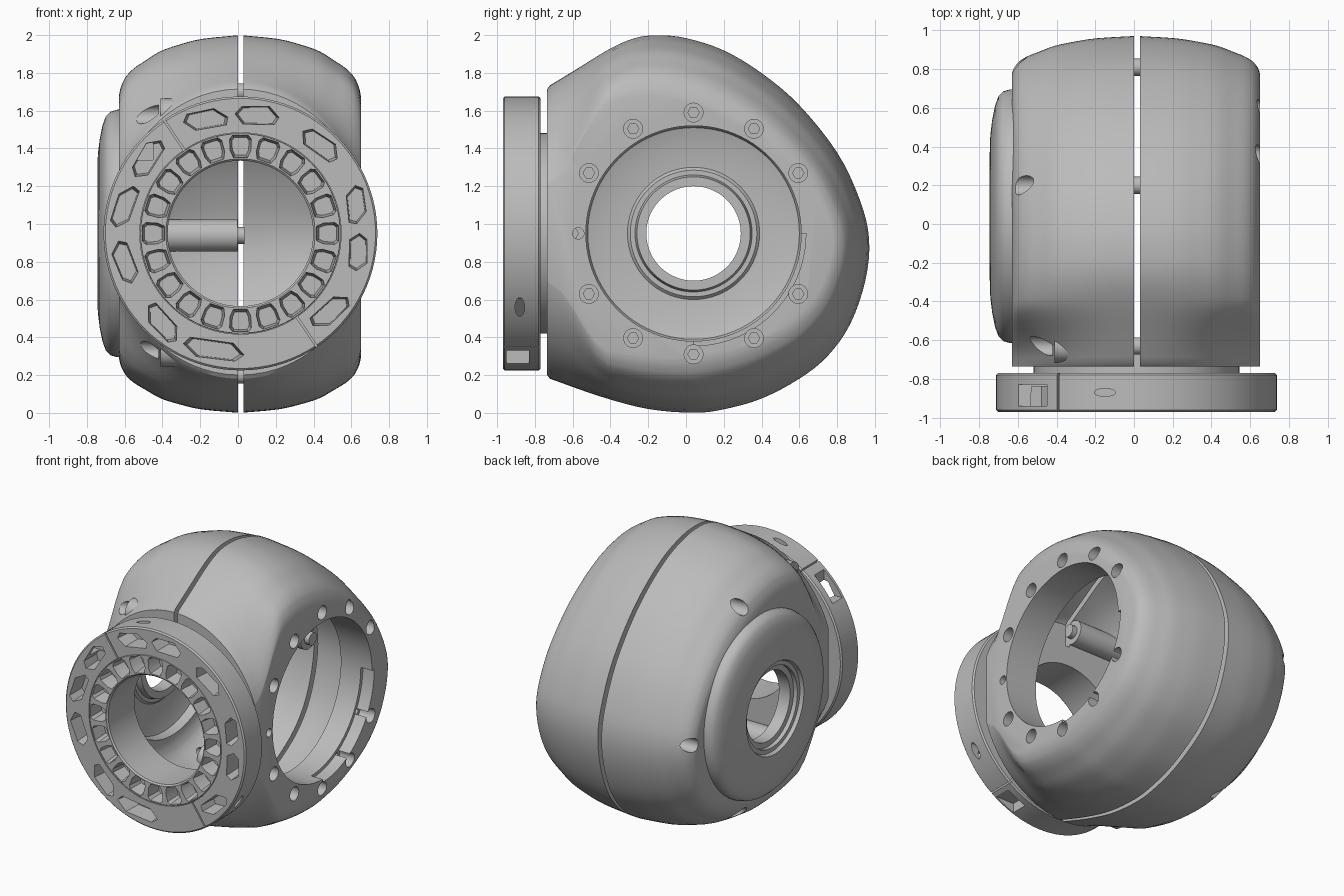
import bpy, bmesh, math
from math import cos, sin, pi, radians, sqrt
from mathutils import Vector

cube = bpy.data.objects.get("Cube")
if cube:
    bpy.data.objects.remove(cube, do_unlink=True)

grey = bpy.data.materials.new("machined grey")
grey.use_nodes = True
grey.diffuse_color = (0.5, 0.5, 0.5, 1)
grey.node_tree.nodes["Principled BSDF"].inputs["Base Color"].default_value = (0.5, 0.5, 0.5, 1)

SIDE = (0.04, 0.95)     # centre of the side bore (y, z)
FRONT = (0.013, 0.95)   # centre of the front flange (x, z)


def finish(bm, name):
    bmesh.ops.recalc_face_normals(bm, faces=bm.faces)
    if bm.calc_volume(signed=True) < 0:
        bmesh.ops.reverse_faces(bm, faces=bm.faces)
    mesh = bpy.data.meshes.new(name)
    bm.to_mesh(mesh)
    bm.free()
    ob = bpy.data.objects.new(name, mesh)
    bpy.context.collection.objects.link(ob)
    mesh.materials.append(grey)
    return ob


def place(axis, a, u, v):
    return {"x": (a, u, v), "y": (u, a, v), "z": (u, v, a)}[axis]


def bridge(bm, loops):
    for p, q in zip(loops, loops[1:]):
        for i in range(len(p)):
            j = (i + 1) % len(p)
            bm.faces.new((p[i], p[j], q[j], q[i]))


def prism(bm, pts, axis, a, b, taper=1.0):
    # extruded outline, optionally narrowing towards b
    cu = sum(p[0] for p in pts) / len(pts)
    cv = sum(p[1] for p in pts) / len(pts)
    lo = [bm.verts.new(place(axis, a, u, v)) for u, v in pts]
    hi = [bm.verts.new(place(axis, b, cu + (u - cu) * taper, cv + (v - cv) * taper)) for u, v in pts]
    bridge(bm, [lo, hi])
    bm.faces.new(lo)
    bm.faces.new(hi)


def circle(c, r, n=32, ry=None):
    return [(c[0] + r * cos(2 * pi * i / n), c[1] + (ry or r) * sin(2 * pi * i / n)) for i in range(n)]


def rect(u0, u1, v0, v1):
    return [(u0, v0), (u1, v0), (u1, v1), (u0, v1)]


def polar(c, r, ang, side=0.0):
    # point at a radius and angle, shifted sideways along the tangent
    return (c[0] + r * cos(ang) - side * sin(ang), c[1] + r * sin(ang) + side * cos(ang))


def lathe(name, profile, axis, c, n=96):
    # closed profile of (position, radius) turned round the axis
    bm = bmesh.new()
    loops = [[bm.verts.new(place(axis, a, *p)) for p in circle(c, r, n)] for a, r in profile]
    bridge(bm, loops + loops[:1])
    return finish(bm, name)


def cut(ob, build):
    # subtract what build() makes; a cut that would erase the part is dropped
    bm = bmesh.new()
    build(bm)
    cutter = finish(bm, "cutter")
    mod = ob.modifiers.new("cut", "BOOLEAN")
    mod.operation, mod.solver, mod.object = "DIFFERENCE", "EXACT", cutter
    bpy.context.view_layer.objects.active = ob
    result = ob.evaluated_get(bpy.context.evaluated_depsgraph_get())
    if len(result.data.polygons):
        bpy.ops.object.modifier_apply(modifier=mod.name)
    else:
        ob.modifiers.remove(mod)
    bpy.data.objects.remove(cutter, do_unlink=True)


def spline(pts, steps):
    p = [Vector(q) for q in pts]
    p = [p[0] * 2 - p[1]] + p + [p[-1] * 2 - p[-2]]
    out = []
    for a, b, c, d in zip(p, p[1:], p[2:], p[3:]):
        for k in range(steps):
            t = k / steps
            out.append(0.5 * (2 * b + (c - a) * t + (2 * a - 5 * b + 4 * c - d) * t * t
                              + (3 * b - a - 3 * c + d) * t ** 3))
    return out + [p[-2]]


# Housing: side outline (y, z) lofted across x, rounder towards the front neck
outline = spline([(-.72, 1.735), (-.58, 1.82), (-.4, 1.93), (-.27, 1.985), (-.15, 2), (0, 1.985),
                  (.2, 1.92), (.4, 1.8), (.6, 1.63), (.8, 1.38), (.92, 1.13), (.97, .92),
                  (.95, .7), (.87, .47), (.75, .3), (.6, .18), (.4, .075), (.2, .018),
                  (.04, 0), (-.2, .02), (-.45, .085), (-.72, .18)], 4)
outline = [Vector((-.735, 1.715))] + outline + [Vector((-.735, .2))]
half = spline([(0, 0), (.2, .02), (.32, .05), (.42, .085), (.5, .135), (.56, .175),
               (.6, .215), (.62, .25), (.633, .285), (.64, .32)], 3)
stations = [(-x, d) for x, d in half[:0:-1]] + [tuple(s) for s in half]


def housing_loft(bm, scale=1.0, xscale=1.0):
    loops = []
    for x, d in stations:
        sy, sz = 1 - .6 * d / 1.7, 1 - d / 1.05
        oval = sqrt(1 - (x / .68) ** 2)
        loop = []
        for y, z in outline:
            t = min(1, max(0, (-.38 - y) / .35))
            w = t * t * (3 - 2 * t)
            k = sz * (1 - w) + min(sz, oval) * w
            loop.append(bm.verts.new((.01 + x * xscale, (-.735 + (y + .735) * sy) * scale,
                                      .95 + (z - .95) * k * scale)))
        loops.append(loop)
    bridge(bm, loops)
    bm.faces.new(loops[0])
    bm.faces.new(loops[-1])


bm = bmesh.new()
housing_loft(bm)
housing = finish(bm, "housing")
cut(housing, lambda b: housing_loft(b, .9, .88))
cut(housing, lambda b: prism(b, circle(SIDE, .57, 96), "x", -1, 1))
cut(housing, lambda b: prism(b, circle(FRONT, .45, 96), "y", -1, -.5))

# Bearing seat behind the open side
seat = lathe("bearing_seat", [(.4, .57), (.6, .57), (.6, .69), (.4, .69)], "x", SIDE)
screw_angles = [radians(30 * k) for k in range(1, 12)]


def counterbores(b):
    for a in screw_angles:
        small = abs(a - pi) < .01
        prism(b, circle(polar(SIDE, .61 if small else .64, a), .03 if small else .05, 24), "x", .53, .8)


def sockets(b):
    for a in screw_angles:
        prism(b, circle(polar(SIDE, .64, a), .03, 6), "x", .45, .56)


def relief(b):
    # shallow quarter-turn relief in the rim of the bore
    arc = [radians(-90 + 6 * k) for k in range(16)]
    prism(b, [polar(SIDE, .595, a) for a in arc] + [polar(SIDE, .5, a) for a in arc[::-1]], "x", .56, .8)


for part in (housing, seat):
    for build in (counterbores, sockets, relief):
        cut(part, build)

# Clamp bolts: recesses in the closed side, posts inside, spacers across the seam
bolts = [(-.63, 1.58), (-.63, .33), (.2, 1.7), (.2, .2), (.81, .94)]


def bolt_recesses(b):
    for p in bolts:
        prism(b, circle(p, .05, 24), "x", -.8, -.42)


cut(housing, bolt_recesses)
cut(housing, lambda b: prism(b, rect(-1.2, 1.2, -.2, 2.2), "x", 0, .03))
bm = bmesh.new()
for p in bolts:
    prism(bm, circle(p, .085, 32), "x", -.41, -.002)
    prism(bm, circle(p, .045, 24), "x", -.01, .035)
posts = finish(bm, "clamp_posts")

# Domed side cap with a stepped centre hole
cap = lathe("side_cap", [(-.58, .655), (-.64, .655), (-.675, .645), (-.7, .62), (-.718, .57), (-.732, .5),
                         (-.742, .42), (-.745, .33), (-.72, .32), (-.72, .29), (-.69, .29), (-.69, .25),
                         (-.6, .25), (-.6, .3), (-.64, .31), (-.64, .335), (-.655, .35), (-.645, .48),
                         (-.62, .56), (-.58, .575)], "x", SIDE)

# Front neck ring with a circle of sockets
neck = lathe("neck_ring", [(-.968, .395), (-.958, .385), (-.66, .385), (-.66, .531),
                           (-.965, .531), (-.968, .528)], "y", FRONT)


def ring_sockets(b):
    shape = [(.4, -.1), (.4, .1), (.44, .132), (.505, .122), (.525, .085),
             (.525, -.085), (.505, -.122), (.44, -.132)]
    for k in range(20):
        prism(b, [polar(FRONT, r, pi / 2 + k * pi / 10 + w) for r, w in shape], "y", -1, -.86, .74)


cut(neck, ring_sockets)

# Outer clamp ring with slanted pockets, two splits and holes in the rim
clamp = lathe("clamp_ring", [(-.97, .533), (-.97, .715), (-.96, .725), (-.78, .725),
                             (-.77, .715), (-.77, .533)], "y", FRONT)
hexagon = [(-.12, -.01), (-.1, -.05), (.07, -.05), (.12, .005), (.09, .045), (-.06, .05)]
for i, deg in enumerate((82, 107, 48, 14, -9, -41, -103, -131, -166, 167, 141)):
    lean = .12 if i % 2 else -.12
    long = 1.4 if deg == -103 else .85 if abs(deg) < 15 else 1
    pocket = [polar(FRONT, .632 + v + lean * u, radians(deg), u * long) for u, v in hexagon]
    cut(clamp, lambda b: prism(b, pocket, "y", -1, -.84, .85))
for deg in (124, -56):
    slit = [polar(FRONT, r, radians(deg), s) for r, s in ((.5, -.005), (.8, -.005), (.8, .005), (.5, .005))]
    cut(clamp, lambda b: prism(b, slit, "y", -1.1, -.7))
for shape, axis, start in ((rect(-.65, -.45, -.94, -.83), "z", 1.34),
                           (rect(-.95, -.83, .245, .33), "x", .24),
                           (circle((-.15, -.87), .055, 20, .02), "z", 1.58),
                           (circle((-.88, .56), .025, 20, .05), "x", .52)):
    cut(clamp, lambda b: prism(b, shape, axis, start, 2))

# Smooth shading with sharp edges kept
bpy.ops.object.select_all(action="DESELECT")
for ob in (housing, seat, posts, cap, neck, clamp):
    ob.select_set(True)
bpy.context.view_layer.objects.active = housing
bpy.ops.object.shade_smooth_by_angle(angle=radians(30))
